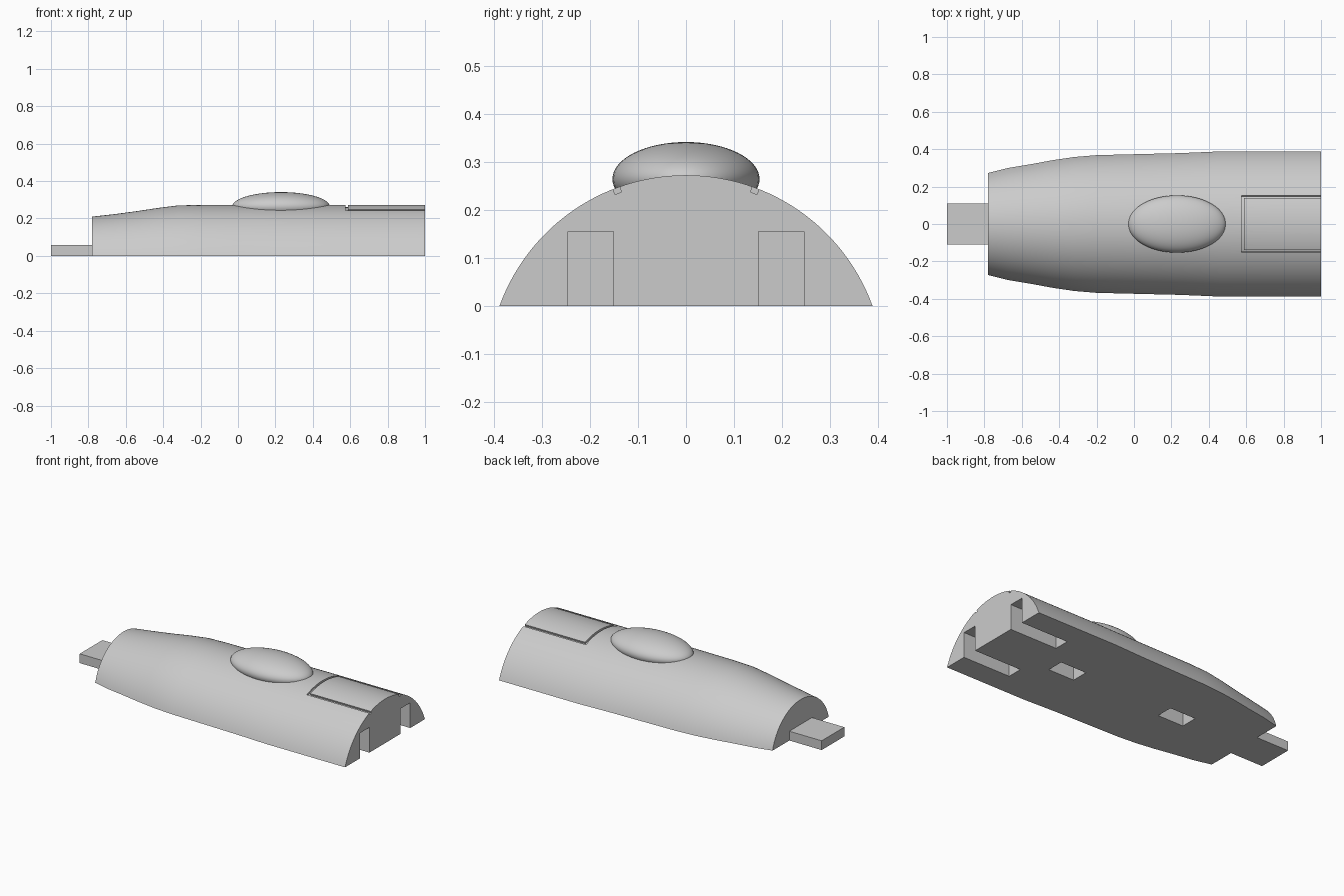
import bpy, bmesh, math

if "Cube" in bpy.data.objects:
    bpy.data.objects.remove(bpy.data.objects["Cube"])

grey = bpy.data.materials.new("plain_grey")
grey.use_nodes = True
color = (0.6, 0.6, 0.6, 1)
grey.diffuse_color = color
grey.node_tree.nodes["Principled BSDF"].inputs["Base Color"].default_value = color


def finish(name, bm):
    bmesh.ops.recalc_face_normals(bm, faces=bm.faces)
    mesh = bpy.data.meshes.new(name)
    bm.to_mesh(mesh)
    bm.free()
    mesh.materials.append(grey)
    obj = bpy.data.objects.new(name, mesh)
    bpy.context.collection.objects.link(obj)
    return obj


def loft(name, rings):
    """Closed solid through rings of equal point count."""
    bm = bmesh.new()
    loops = [[bm.verts.new(p) for p in ring] for ring in rings]
    n = len(loops[0])
    for a, b in zip(loops, loops[1:]):
        for i in range(n):
            j = (i + 1) % n
            bm.faces.new((a[i], a[j], b[j], b[i]))
    bm.faces.new(loops[0])
    bm.faces.new(loops[-1])
    return finish(name, bm)


def box(name, x0, x1, y0, y1, z0, z1):
    return loft(name, [[(x, y0, z0), (x, y1, z0), (x, y1, z1), (x, y0, z1)]
                       for x in (x0, x1)])


def arc(x, w, h, steps=56):
    """Circular arch of half width w and height h."""
    r = (w * w + h * h) / (2 * h)
    half = math.atan2(w, r - h)
    angles = [half * (2 * i / steps - 1) for i in range(steps + 1)]
    ring = [(x, r * math.sin(a), h - r + r * math.cos(a)) for a in angles]
    ring[0], ring[-1] = (x, -w, 0), (x, w, 0)
    return ring


W, H = 0.388, 0.272
R = (W * W + H * H) / (2 * H)


def arc_band(name, x0, x1, a0, a1, depth, steps):
    """Curved cutter following the roof arch."""
    rings = []
    for i in range(steps + 1):
        a = a0 + (a1 - a0) * i / steps
        rings.append([(x, r * math.sin(a), H - R + r * math.cos(a))
                      for x, r in ((x0, R - depth), (x1, R - depth),
                                   (x1, R + 0.03), (x0, R + 0.03))])
    return loft(name, rings)


# Hull: station, half width, height
stations = [(-0.78, 0.273, 0.21), (-0.67, 0.3, 0.222), (-0.55, 0.32, 0.238),
            (-0.43, 0.342, 0.256), (-0.32, 0.358, 0.27), (-0.2, 0.368, H),
            (0, 0.373, H), (0.25, 0.379, H), (0.46, W, H), (1, W, H)]
hull = loft("hull", [arc(*s) for s in stations])

# Cutters: end slots, underside sockets, roof panel grooves
cutters = []
groove = math.asin(0.145 / R)
for s in (-1, 1):
    lo, hi = sorted((s * 0.151, s * 0.245))
    cutters.append(box("slot_cutter", 0.68, 1.1, lo, hi, -0.1, 0.155))
    cutters.append(arc_band("side_groove_cutter", 0.574, 1.1,
                            s * groove - 0.018, s * groove + 0.018, 0.012, 2))
for x in (-0.39, 0.385):
    cutters.append(box("socket_cutter", x, x + 0.175, -0.052, 0.052, -0.1, 0.15))
cutters.append(arc_band("cross_groove_cutter", 0.575, 0.589,
                        -groove, groove, 0.0115, 24))

bpy.context.view_layer.objects.active = hull
for cutter in cutters:
    cutter.hide_render = True
    mod = hull.modifiers.new("cut", "BOOLEAN")
    mod.operation = "DIFFERENCE"
    mod.solver = "EXACT"
    mod.object = cutter
    bpy.ops.object.modifier_apply(modifier=mod.name)
    bpy.data.objects.remove(cutter)

# Tongue at the narrow end
box("tongue", -1, -0.78, -0.11, 0.11, 0, 0.057)

# Canopy bubble
bm = bmesh.new()
bmesh.ops.create_uvsphere(bm, u_segments=64, v_segments=32, radius=1)
bmesh.ops.scale(bm, vec=(0.261, 0.153, 0.077), verts=bm.verts)
bmesh.ops.translate(bm, vec=(0.23, 0, 0.264), verts=bm.verts)
canopy = finish("canopy", bm)

for obj in (hull, canopy):
    bpy.ops.object.select_all(action="DESELECT")
    obj.select_set(True)
    bpy.context.view_layer.objects.active = obj
    bpy.ops.object.shade_smooth_by_angle(angle=math.radians(30))
